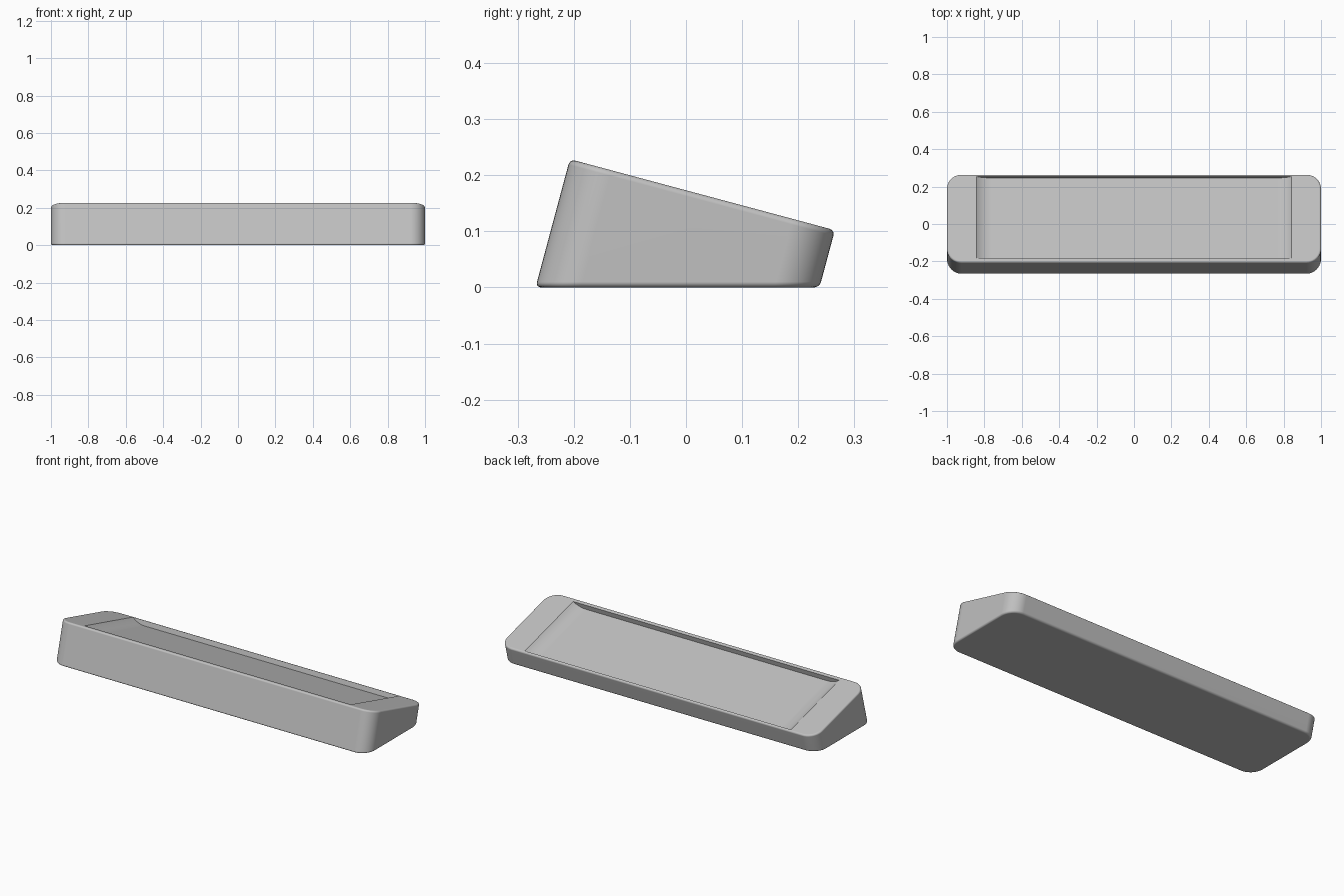
import bpy, bmesh
from math import sin, cos, tan, pi, radians, atan2
from mathutils import Vector

if "Cube" in bpy.data.objects:
    bpy.data.objects.remove(bpy.data.objects["Cube"], do_unlink=True)

TILT = radians(15)
DEPTH = 0.489            # front to back, along the sloping top
CORNER = 0.078           # plan corner radius
FRONT = Vector((0, -0.207, 0.2285))      # top front edge
BACKWARD = Vector((0, cos(TILT), -sin(TILT)))
UPWARD = Vector((0, sin(TILT), cos(TILT)))


def on_top(x, s, h=0.0):
    """Point at x, distance s back along the sloping top, height h above it."""
    return FRONT + Vector((x, 0, 0)) + BACKWARD * s + UPWARD * h


def prism(name, ring_a, ring_b):
    """Solid between two matching rings of points."""
    bm = bmesh.new()
    a = [bm.verts.new(p) for p in ring_a]
    b = [bm.verts.new(p) for p in ring_b]
    bm.faces.new(a)
    bm.faces.new(b)
    for i in range(len(a)):
        j = (i + 1) % len(a)
        bm.faces.new((a[i], a[j], b[j], b[i]))
    bmesh.ops.recalc_face_normals(bm, faces=bm.faces[:])
    mesh = bpy.data.meshes.new(name)
    bm.to_mesh(mesh)
    bm.free()
    obj = bpy.data.objects.new(name, mesh)
    bpy.context.collection.objects.link(obj)
    return obj


# Wedge body: rounded rectangle swept square to the top, down to the ground
STEPS = 10
top = []
for k, (sx, s) in enumerate(((1, DEPTH - CORNER), (-1, DEPTH - CORNER),
                             (-1, CORNER), (1, CORNER))):
    for i in range(STEPS + 1):
        a = (k + i / STEPS) * pi / 2
        top.append(on_top(sx * (1 - CORNER) + CORNER * cos(a), s + CORNER * sin(a)))
bottom = [Vector((p.x, p.y - p.z * tan(TILT), 0)) for p in top]
body = prism("wedge_stand", top, bottom)

# Shallow tray cutter: flat floor with curved ramps at both ends
HALF, RAMP, SINK = 0.843, 0.08, 0.028
radius = (RAMP ** 2 + SINK ** 2) / (2 * SINK)
sweep = atan2(RAMP, radius - SINK)
ramp = []
for i in range(9):
    a = sweep * i / 8
    ramp.append((HALF - RAMP + radius * sin(a), radius * (1 - cos(a)) - SINK))
profile = ramp + [(HALF, 0.1)]
profile += [(-x, h) for x, h in reversed(profile)]
cutter = prism("tray_cutter", [on_top(x, 0.026, h) for x, h in profile],
               [on_top(x, DEPTH - 0.012, h) for x, h in profile])
cutter.hide_render = True

# Soften rims, then cut the tray
bevel = body.modifiers.new("soft_edges", "BEVEL")
bevel.width = 0.01
bevel.segments = 5
bevel.limit_method = "ANGLE"
bevel.angle_limit = radians(40)
cut = body.modifiers.new("tray", "BOOLEAN")
cut.operation = "DIFFERENCE"
cut.solver = "EXACT"
cut.object = cutter

bpy.ops.object.select_all(action="DESELECT")
body.select_set(True)
bpy.context.view_layer.objects.active = body
for name in ("soft_edges", "tray"):
    bpy.ops.object.modifier_apply(modifier=name)
bpy.data.objects.remove(cutter, do_unlink=True)

# Smooth shading with clean flats
bpy.ops.object.shade_smooth_by_angle(angle=radians(32))
weighted = body.modifiers.new("clean_flats", "WEIGHTED_NORMAL")
weighted.keep_sharp = True

# Single grey finish
grey = bpy.data.materials.new("light_grey")
grey.use_nodes = True
colour = (0.53, 0.53, 0.53, 1)
grey.diffuse_color = colour
grey.node_tree.nodes["Principled BSDF"].inputs["Base Color"].default_value = colour
body.data.materials.clear()
body.data.materials.append(grey)
